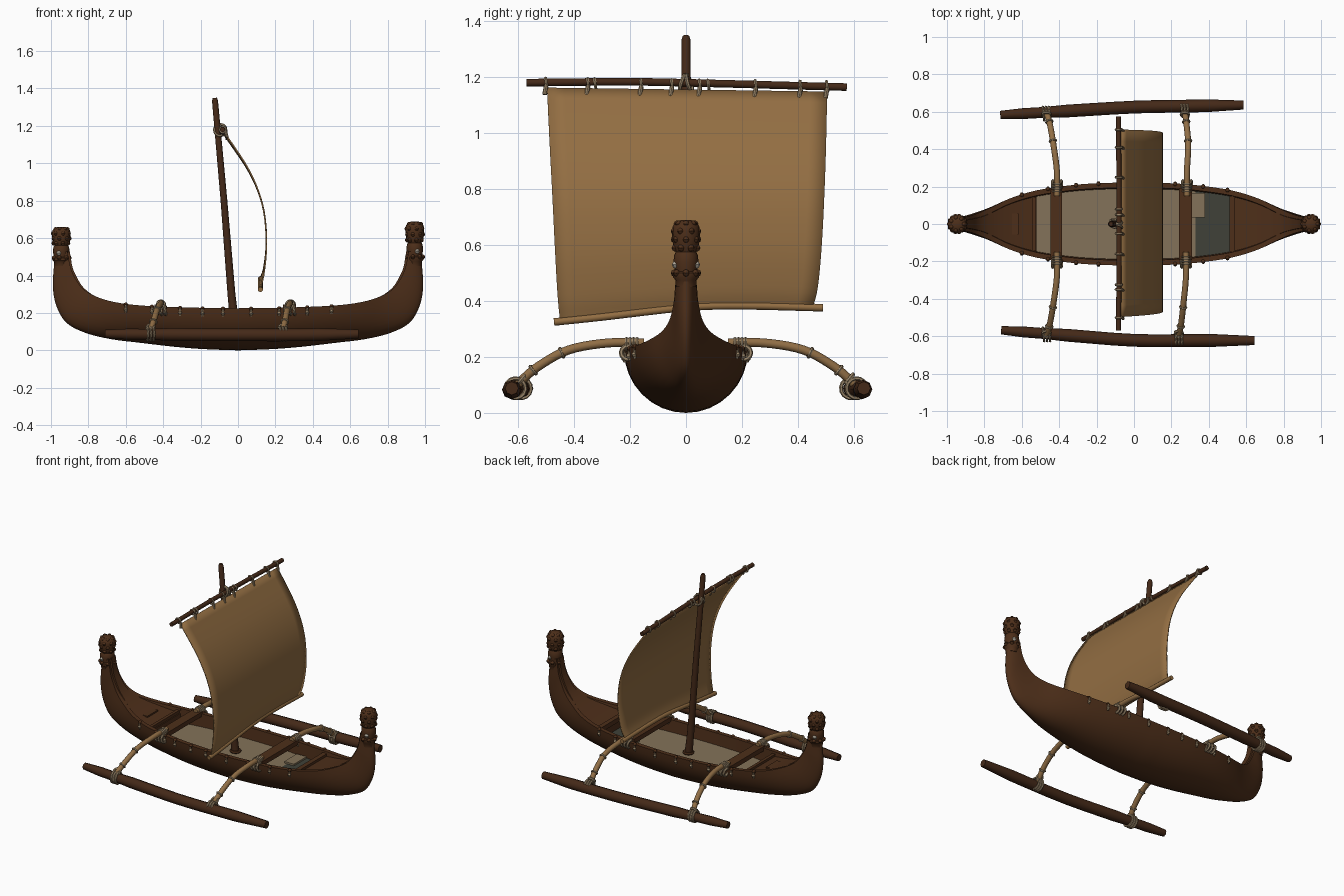
import bpy, bmesh, math
from mathutils import Vector as V

if "Cube" in bpy.data.objects:
    bpy.data.objects.remove(bpy.data.objects["Cube"])


def mat(name, r, g, b):
    m = bpy.data.materials.new(name)
    m.diffuse_color = (r, g, b, 1)
    m.use_nodes = True
    m.node_tree.nodes["Principled BSDF"].inputs["Base Color"].default_value = m.diffuse_color
    return m


WOOD = mat("dark wood", .075, .028, .010)
SPAR = mat("spar wood", .058, .022, .009)
CLOTH = mat("sail cloth", .29, .155, .055)
BAMBOO = mat("bamboo", .28, .155, .06)
ROPE = mat("rope", .32, .235, .14)
FLOOR = mat("pale floor", .23, .17, .10)
GREY = mat("grey floor", .05, .053, .04)
SHELL = mat("shell inlay", .42, .38, .31)


def smooth(pts, n=6):
    """Catmull-Rom through the points"""
    p = [V(q) for q in pts]
    p = [2 * p[0] - p[1]] + p + [2 * p[-1] - p[-2]]
    out = []
    for i in range(1, len(p) - 2):
        a, b, c, d = p[i - 1:i + 3]
        for k in range(n):
            t = k / n
            out.append(.5 * (2 * b + (c - a) * t + (2 * a - 5 * b + 4 * c - d) * t * t
                             + (3 * b - a - 3 * c + d) * t ** 3))
    return out + [p[-2]]


def tube(pts, radii, sides=12):
    """rings of a round bar along a path"""
    pts = [V(p) for p in pts]
    if not isinstance(radii, (list, tuple)):
        radii = [radii] * len(pts)
    d = pts[-1] - pts[0]
    ref = V((1, 0, 0)) if abs(d.x) < .6 * d.length else V((0, 0, 1))
    rings = []
    for i, p in enumerate(pts):
        t = pts[min(i + 1, len(pts) - 1)] - pts[max(i - 1, 0)]
        s = t.cross(ref).normalized()
        u = s.cross(t).normalized()
        rings.append([p + radii[i] * (s * math.cos(a) + u * math.sin(a))
                      for a in (2 * math.pi * k / sides for k in range(sides))])
    return rings


def hoop(c, axis, R, r, n=14, sides=6):
    """rings of a rope loop around an axis"""
    c, ax = V(c), V(axis).normalized()
    s = ax.orthogonal().normalized()
    u = ax.cross(s)
    rings = []
    for i in range(n + 1):
        a = 2 * math.pi * (i % n) / n
        o = s * math.cos(a) + u * math.sin(a)
        rings.append([c + o * (R + r * math.cos(b)) + ax * r * math.sin(b)
                      for b in (2 * math.pi * k / sides for k in range(sides))])
    return rings


def ball(c, r):
    x, y, z = c
    zs = [-.98, -.7, 0, .7, .98]
    return [[V((x + r * math.sqrt(1 - h * h) * math.cos(a), y + r * math.sqrt(1 - h * h) * math.sin(a),
                z + r * h)) for a in (math.pi * k / 4 for k in range(8))] for h in zs]


def box(c, s):
    x, y, z = c
    a, b, h = s[0] / 2, s[1] / 2, s[2] / 2
    return [[V((x + i * a, y + j * b, z + k * h)) for i, j in ((-1, -1), (1, -1), (1, 1), (-1, 1))]
            for k in (-1, 1)]


def part(name, lofts, *mats, rule=None, angle=40):
    """skin every ring list into one object"""
    bm = bmesh.new()
    for rings in lofts:
        vs = [[bm.verts.new(p) for p in r] for r in rings]
        n = len(rings[0])
        for a, b in zip(vs, vs[1:]):
            for k in range(n):
                bm.faces.new((a[k], a[(k + 1) % n], b[(k + 1) % n], b[k]))
        if (rings[0][0] - rings[-1][0]).length > 1e-6:
            bm.faces.new(vs[0])
            bm.faces.new(vs[-1])
    bmesh.ops.remove_doubles(bm, verts=bm.verts, dist=1e-5)
    bmesh.ops.recalc_face_normals(bm, faces=bm.faces)
    for f in bm.faces:
        f.smooth = True
        if rule:
            f.material_index = rule(f.calc_center_median())
    me = bpy.data.meshes.new(name)
    bm.to_mesh(me)
    bm.free()
    for m in mats:
        me.materials.append(m)
    me.set_sharp_from_angle(angle=math.radians(angle))
    ob = bpy.data.objects.new(name, me)
    bpy.context.collection.objects.link(ob)
    return ob


# Hull: stations of keel x,z / gunwale x,z / half width, mirrored fore and aft
FZ = .15
half = smooth([(0, 0, 0, .225, .222), (.17, .006, .17, .227, .219), (.33, .018, .33, .231, .208),
               (.52, .04, .52, .24, .18), (.68, .06, .66, .258, .138), (.82, .095, .76, .288, .09),
               (.92, .15, .83, .33, .06), (.972, .24, .873, .39, .045), (.99, .34, .894, .44, .04),
               (.985, .44, .903, .48, .037), (.978, .52, .912, .53, .037)], 4)


def section(s, side, deep):
    B, T, w = V((s[0] * side, 0, s[1])), V((s[2] * side, 0, s[3])), s[4]
    d = T.z - FZ if deep else max(-.012, .03 - .12 * (s[2] - .52))
    ring = [T + (B - T) * math.cos(a) + V((0, w * math.sin(a), 0))
            for a in (math.pi * (k / 16 - .5) for k in range(17))]
    wi = max(w - .028, w * .6)
    low = T + (B - T).normalized() * d
    return ring + [T + V((0, wi, 0)), low + V((0, wi * .97, 0)),
                   low - V((0, wi * .97, 0)), T - V((0, wi, 0))]


def hull_side(side):
    out = []
    for s in half:
        if s[2] < .5201:
            out.append(section(s, side, True))
        if s[2] > .5199:
            out.append(section(s, side, False))
    return out


def hull_rule(c):
    if abs(c.y) < .01 and abs(c.z - FZ) < .004 and abs(c.x) < .52:
        return 2 if c.x > .33 else 1
    return 0


part("hull", [hull_side(-1)[:0:-1] + hull_side(1)], WOOD, FLOOR, GREY, rule=hull_rule)


def width_at(x):
    for a, b in zip(half, half[1:]):
        if a[2] <= abs(x) <= b[2]:
            t = (abs(x) - a[2]) / (b[2] - a[2])
            return a[4] + (b[4] - a[4]) * t, a[3] + (b[3] - a[3]) * t


# Carved stem heads with shell eyes
for side, top, name in ((-1, .66, "stern"), (1, .69, "bow")):
    k = (top - .45) / .24
    prof = [(.45, .036), (.475, .038), (.485, .046), (.5, .046), (.505, .039), (.54, .045), (.565, .042),
            (.575, .037), (.59, .044), (.62, .049), (.65, .05), (.668, .047), (.682, .036), (.69, .018)]
    cx = .945 * side
    zz = [.45 + (z - .45) * k for z, r in prof]
    head = [tube([(cx, 0, z) for z in zz], [r for z, r in prof], 16)]
    for row, (z, r) in enumerate(((.50, .043), (.59, .04), (.62, .043), (.65, .043), (.675, .033))):
        for i in range(7):
            a = 2 * math.pi * (i + row % 2 * .5) / 7
            head.append(ball((cx + r * math.cos(a), r * math.sin(a), .45 + (z - .45) * k), .0125))
    part(name + "_carved_head", head, WOOD)
    part(name + "_eyes", [ball((cx + .012 * side, y, .45 + .08 * k), .014) for y in (-.036, .036)], SHELL)

# Thwarts, deck hatch and loose floor board
part("thwarts", [box((-.415, 0, .23), (.062, .37, .03)), box((.275, 0, .23), (.068, .385, .03))], WOOD)
part("deck_hatch", [box((-.645, 0, .232), (.055, .11, .02)), box((-.535, 0, .215), (.02, .29, .03)),
                    box((.525, 0, .215), (.03, .30, .03))], WOOD)
part("floor_board", [box((.345, .10, .155), (.07, .13, .012))], FLOOR)

# Rope ties and knobs along the gunwales
ties, knobs = [], []
for x in (-.6, -.46, -.39, -.31, -.19, -.08, .07, .22, .37, .5):
    w, z = width_at(x)
    for s in (-1, 1):
        ties.append(tube([(x, s * (w + .001), z - .005), (x, s * (w - .003), z - .045)], .006, 8))
        ties.append(ball((x, s * (w + .001), z - .03), .010))
        knobs.append(ball((x, s * (w - .004), z - .004), .012))
part("gunwale_ties", ties, ROPE)
part("gunwale_knobs", knobs, WOOD)

# Outrigger floats
ys = {-1: (-.71, .645, .568, .622, .623), 1: (-.715, .585, .583, .625, .636)}
for s, (x0, x1, ya, yb, yc) in ys.items():
    path = smooth([(x0, s * ya, .088), (x0 * .5, s * (ya + yb) / 2, .085), (0, s * yb, .083),
                   (x1 * .5, s * (yb + yc) / 2, .083), (x1, s * yc, .088)], 3)
    rad = [.022] + [.029] * 2 + [.034] * (len(path) - 5) + [.029, .024]
    part("float_" + ("back" if s > 0 else "front"), [tube(path, rad, 8)], SPAR, angle=50)

# Curved outrigger booms with their lashings
booms, lash = [], []
for s, xa, xm, xb in ((-1, -.412, -.43, -.468), (1, -.412, -.43, -.468), (-1, .278, .265, .24), (1, .283, .29, .272)):
    p = smooth([(xa, s * .15, .25), (xa, s * .28, .25), (xm, s * .42, .225),
                ((xm + xb) / 2, s * .53, .165), (xb, s * .60, .105)], 5)
    booms.append(tube(p, .016))
    for y in (.175, .188, .2, .213):
        lash.append(hoop((xa, s * y, .245), (0, 1, 0), .021, .006))
    for dx in (-.022, 0, .022):
        lash.append(hoop((xa + dx, s * .208, .215), (1, 0, .15), .024, .008))
    for i in (11, 16):
        lash.append(hoop(p[i], p[i + 1] - p[i - 1], .017, .006))
    for dx in (-.016, 0, .016):
        lash.append(hoop((xb + dx, s * (.602 if xb < 0 else .622) - s * .012, .088), (1, .1, 0), .036, .007))
    lash.append(hoop((xb, s * .585, .122), (0, 1, -.8), .02, .008))
part("outrigger_booms", booms, BAMBOO)
part("boom_lashings", lash, ROPE)

# Mast and yard
part("mast", [tube([(-.018, 0, .14), (-.035, 0, .3), (-.075, 0, .8), (-.123, 0, 1.335), (-.124, 0, 1.35)],
                   [.024, .021, .018, .016, .011])], SPAR)
part("mast_collar", [hoop((-.018, 0, .157), (0, 0, 1), .026, .009)], WOOD)
yard = smooth([(-.083, -.57, 1.181), (-.08, -.2, 1.184), (-.08, .1, 1.178), (-.083, .575, 1.165)], 4)
part("yard", [tube(yard, .0135)], SPAR)

# Billowed sail and its lower spar
prof = smooth([(-.07, 1.155), (.06, .957), (.13, .78), (.152, .593), (.14, .433), (.118, .345)], 5)
n, m = 16, len(prof) - 1
bm = bmesh.new()
grid = []
for j, q in enumerate(prof):
    v = j / m
    left = -.497 + .047 * v
    right = .505 - .02 * v - .035 * v ** 3
    row = []
    for i in range(n + 1):
        u = i / n
        foot = -.02 + .052 * math.sin(u * math.pi / 1.5)
        row.append(bm.verts.new((q[0], left + (right - left) * u,
                                 q[1] + (1 - v) * (.006 - .014 * u) + foot * v ** 2)))
    grid.append(row)
for a, b in zip(grid, grid[1:]):
    for i in range(n):
        bm.faces.new((a[i], a[i + 1], b[i + 1], b[i])).smooth = True
me = bpy.data.meshes.new("sail")
bm.to_mesh(me)
bm.free()
me.materials.append(CLOTH)
sail = bpy.data.objects.new("sail", me)
bpy.context.collection.objects.link(sail)
sol = sail.modifiers.new("thickness", "SOLIDIFY")
sol.thickness, sol.offset = .008, 0
part("sail_foot_spar", [tube(smooth([(.12, -.472, .325), (.12, -.3, .343), (.12, 0, .377),
                                     (.12, .2, .383), (.12, .49, .376)], 4), .0135)], CLOTH)

# Rope loops holding the sail to the yard
loops = []
for y in (-.5, -.35, -.325, -.16, -.05, .05, .08, .25, .41, .505):
    z = 1.181 - .012 * (y + .57)
    loops.append(hoop((-.081, y, z), (0, 1, .15), .017, .006))
    if y not in (-.325, .08):
        loops.append(tube([(-.066, y, z - .008), (-.058, y - .006, z - .042)], .008, 8))
for y in (-.012, .012):
    loops.append(hoop((-.095, y, 1.178), (.2, 1, .3 if y > 0 else -.3), .032, .007))
part("sail_ties", loops, ROPE)
